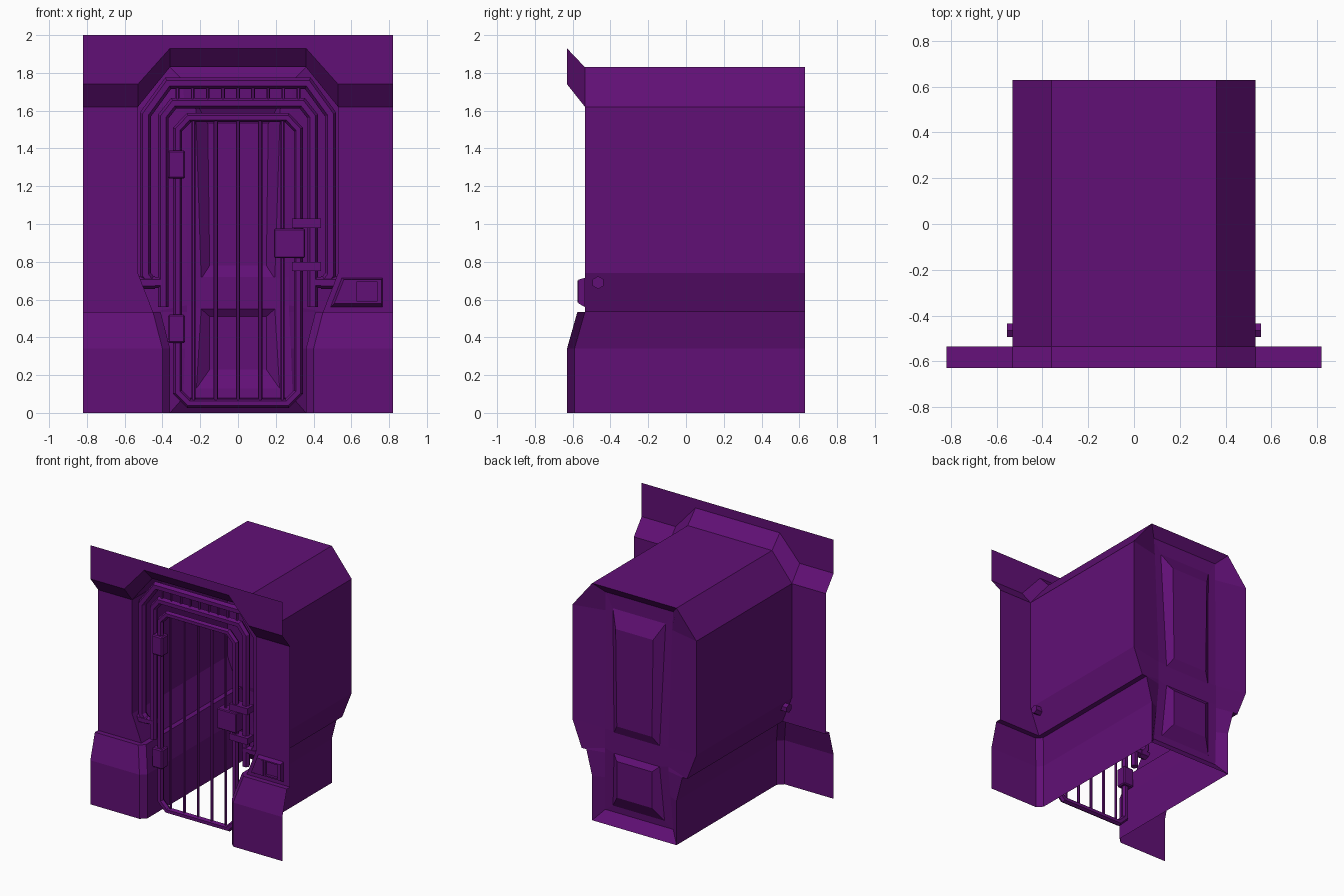
import bpy, bmesh, math
from mathutils import Vector

if "Cube" in bpy.data.objects:
    bpy.data.objects.remove(bpy.data.objects["Cube"])

mat = bpy.data.materials.new("purple")
mat.diffuse_color = (0.12, 0.005, 0.18, 1)
mat.use_nodes = True
mat.node_tree.nodes["Principled BSDF"].inputs["Base Color"].default_value = mat.diffuse_color


def make(name, verts, faces):
    me = bpy.data.meshes.new(name)
    me.from_pydata([tuple(v) for v in verts], [], faces)
    bm = bmesh.new()
    bm.from_mesh(me)
    bmesh.ops.remove_doubles(bm, verts=bm.verts, dist=0.0005)
    bmesh.ops.recalc_face_normals(bm, faces=bm.faces)
    bm.to_mesh(me)
    bm.free()
    me.materials.append(mat)
    ob = bpy.data.objects.new(name, me)
    bpy.context.collection.objects.link(ob)
    return ob


def loft(name, rows, closed=False, caps=False):
    n = len(rows[0])
    verts = [p for r in rows for p in r]
    faces = []
    for i in range(len(rows) - 1):
        for j in range(n if closed else n - 1):
            k = (j + 1) % n
            faces.append((i*n + j, i*n + k, (i+1)*n + k, (i+1)*n + j))
    if caps:
        faces += [tuple(range(n)), tuple(range((len(rows)-1)*n, len(rows)*n))]
    return make(name, verts, faces)


def mirrored(pts):
    """Half outline (x > 0) continued with its mirror image."""
    return list(pts) + [(-p[0],) + tuple(p[1:]) for p in reversed(pts)]


def tube(name, path, y, r, closed=False, sides=6):
    """Mitred tube along an x-z path at constant y."""
    P = [Vector(p) for p in path]
    n = len(P)
    rows = []
    for i, p in enumerate(P):
        a = P[i-1] if (i or closed) else None
        b = P[(i+1) % n] if (i < n-1 or closed) else None
        d1 = (p - a).normalized() if a else (b - p).normalized()
        d2 = (b - p).normalized() if b else d1
        t = (d1 + d2).normalized()
        nrm = Vector((-t.y, t.x)) / max(0.4, t.dot(d1))
        row = []
        for s in range(sides):
            ang = 2*math.pi*s/sides
            q = p + nrm*r*math.cos(ang)
            row.append((q.x, y + r*math.sin(ang), q.y))
        rows.append(row)
    if closed:
        rows.append(rows[0])
    return loft(name, rows, True, not closed)


def block(name, x0, x1, y0, y1, z0, z1, bev=0.0):
    ob = loft(name, [[(x0, y, z0), (x1, y, z0), (x1, y, z1), (x0, y, z1)]
                     for y in (y0, y1)], True, True)
    if bev:
        m = ob.modifiers.new("bevel", "BEVEL")
        m.width, m.segments = bev, 1
    return ob


# Cell shell: open-bottomed cross-section swept from front to back
half = [(.36, 0), (.36, .34), (.41, .535), (.45, .535), (.53, .74), (.53, 1.62), (.36, 1.83)]
outline = mirrored(half)
front_y = [-.59, -.59, -.535, -.535, -.535, -.535, -.535]
front_y += front_y[::-1]
loft("cell_shell", [[(x, fy, z) for (x, z), fy in zip(outline, front_y)],
                    [(x, .63, z) for x, z in outline]])

# Back wall: sloping rim, bulged panel and two raised niches
inner = mirrored([(.29, .57, .08), (.28, .59, .34), (.27, .60, .535), (.27, .60, .57),
                  (.27, .60, .72), (.285, .575, 1.62), (.29, .57, 1.76)])
loft("back_rim", [[(x, .63, z) for x, z in outline], inner], True)


def niche(name, border, outer, floor):
    nb = len(border)
    h = nb // 2
    o, f = nb, nb + 4
    faces = [tuple(range(h)) + (o+1, o), tuple(range(h, nb)) + (o+3, o+2),
             (h-1, h, o+2, o+1), (nb-1, 0, o, o+3), (f, f+1, f+2, f+3)]
    faces += [(o+j, o+(j+1) % 4, f+(j+1) % 4, f+j) for j in range(4)]
    make(name, border + mirrored(outer) + mirrored(floor), faces)


niche("lower_niche", inner[0:4] + inner[10:14],
      [(.22, .575, .13), (.195, .60, .55)], [(.15, .63, .23), (.15, .63, .51)])
niche("upper_niche", inner[4:7] + inner[7:10],
      [(.195, .60, .71), (.225, .57, 1.65)], [(.15, .63, .78), (.16, .63, 1.53)])
b = [inner[i] for i in (3, 4, 9, 10)]
make("niche_divider", b, [(0, 1, 2, 3)])

# Front wall, both sides: lower skirt with chamfered jamb, then upper panel
for s, side in ((1, "right"), (-1, "left")):
    skirt = [[(.36*s, -.59, 0), (.40*s, -.63, 0), (.82*s, -.63, 0)],
             [(.36*s, -.59, .34), (.40*s, -.63, .34), (.82*s, -.63, .34)],
             [(.41*s, -.535, .535), (.45*s, -.575, .535), (.82*s, -.575, .535)],
             [(.41*s, -.535, .535), (.45*s, -.535, .535), (.82*s, -.535, .535)]]
    loft("front_skirt_" + side, skirt)
    loft("front_panel_" + side, [[(x*s, -.535, z), (.82*s, -.535, z)]
                                 for x, z in ((.45, .535), (.53, .74), (.53, 1.62))])

# Header: sloped hood and upright fascia
hood = mirrored([(.82, 1.62, 1.74), (.53, 1.62, 1.74), (.36, 1.83, 1.93)])
loft("front_header", [[(x, -.535, a) for x, a, c in hood],
                      [(x, -.63, c) for x, a, c in hood],
                      [(x, -.63, 2.0) for x, a, c in hood]])

# Fixed door frames
tube("outer_frame", mirrored([(.38, .69), (.46, .69), (.49, .73), (.49, 1.58), (.37, 1.745)]), -.465, .03)
tube("inner_frame", mirrored([(.395, .56), (.395, 1.57), (.34, 1.64)]), -.465, .028)
for s, side in ((1, "right"), (-1, "left")):
    tube("frame_anchor_" + side, [(.44*s, .69), (.555*s, .69)], -.465, .034)

# Short grille bars over the door
for i in range(9):
    x = -.32 + .08*i
    tube("grille_bar_%d" % i, [(x, 1.64), (x, 1.75)], -.465, .01)

# Gate with vertical bars
gate = [(.26, .05), (.32, .11), (.32, 1.50), (.26, 1.563)]
tube("gate_frame", mirrored(gate), -.485, .024, True)
for i in range(5):
    x = -.235 + .1175*i
    tube("gate_bar_%d" % i, [(x, .05), (x, 1.56)], -.485, .011)

# Hinges, lock and lock brackets
for i, z in enumerate((.37, 1.24)):
    block("hinge_%d" % i, -.37, -.28, -.525, -.445, z, z + .15, .008)
block("lock_box", .19, .355, -.53, -.44, .82, .975, .006)
for i, z in enumerate((.75, .98)):
    block("lock_bracket_%d" % i, .285, .44, -.515, -.435, z, z + .05)

# Control panel beside the door: tapered case with a recessed screen
base = [(.49, .56), (.765, .56), (.765, .715), (.55, .715)]
face = [(.51, .58), (.76, .58), (.76, .705), (.56, .705)]
rows = [[(x, -.535, z) for x, z in base], [(x, -.57, z) for x, z in face]]
screen = [(.63, .59), (.735, .59), (.735, .695), (.63, .695)]
rows += [[(x, y, z) for x, z in screen] for y in (-.57, -.55)]
case = loft("control_panel", rows, True, True)
block("control_switch", .595, .615, -.575, -.56, .585, .70)
